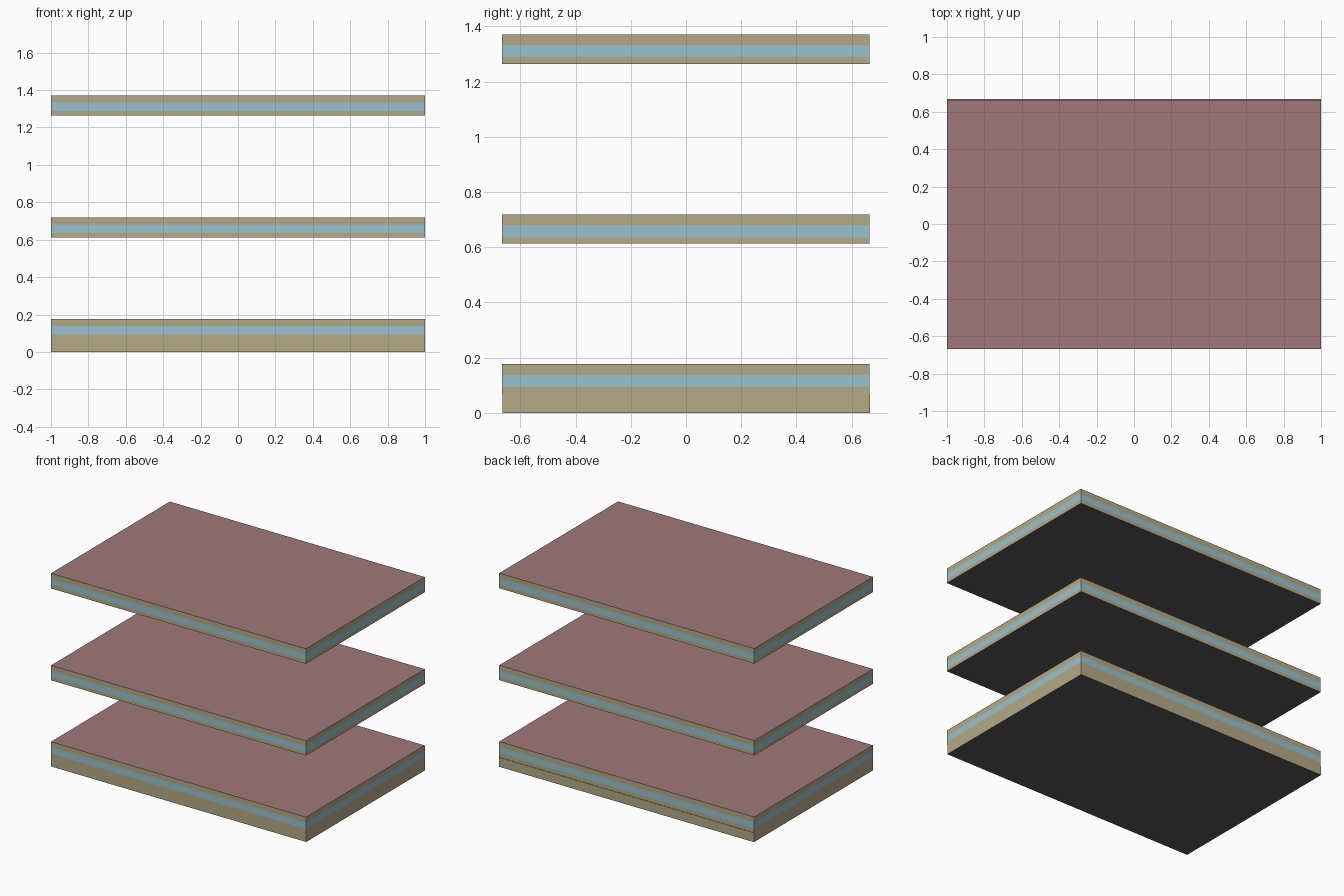
import bpy
import bmesh

if "Cube" in bpy.data.objects:
    bpy.data.objects.remove(bpy.data.objects["Cube"])


def material(name, rgb):
    mat = bpy.data.materials.new(name)
    mat.diffuse_color = (*rgb, 1.0)
    mat.use_nodes = True
    mat.node_tree.nodes["Principled BSDF"].inputs["Base Color"].default_value = mat.diffuse_color
    return mat


WALL = material("tan_wall", (0.46, 0.40, 0.24))
GLASS = material("blue_glass", (0.32, 0.54, 0.62))
ROOF = material("red_roof", (0.35, 0.19, 0.19))
BASE = material("dark_base", (0.10, 0.10, 0.10))


def slab(name, levels, bands, y_front=-0.667, y_back=0.664):
    """Closed box whose walls are cut into horizontal coloured bands."""
    bm = bmesh.new()
    corners = [(-1, y_front), (1, y_front), (1, y_back), (-1, y_back)]
    rings = [[bm.verts.new((x, y, z)) for x, y in corners] for z in levels]
    for low, high, band in zip(rings, rings[1:], bands):
        for i in range(4):
            j = (i + 1) % 4
            bm.faces.new((low[i], low[j], high[j], high[i])).material_index = band
    bm.faces.new(rings[0][::-1]).material_index = 3
    bm.faces.new(rings[-1]).material_index = 2
    mesh = bpy.data.meshes.new(name)
    bm.to_mesh(mesh)
    bm.free()
    for mat in (WALL, GLASS, ROOF, BASE):
        mesh.materials.append(mat)
    obj = bpy.data.objects.new(name, mesh)
    bpy.context.collection.objects.link(obj)
    return obj


# Plinth under the lowest floor, set back a hair from the front
slab("plinth", (0.0, 0.066), (0,), -0.664, 0.667)

# Three floors, each with a window band between two wall bands
slab("lower_floor", (0.066, 0.094, 0.138, 0.177), (0, 1, 0))
slab("middle_floor", (0.613, 0.636, 0.680, 0.718), (0, 1, 0))
slab("upper_floor", (1.264, 1.289, 1.333, 1.371), (0, 1, 0))
